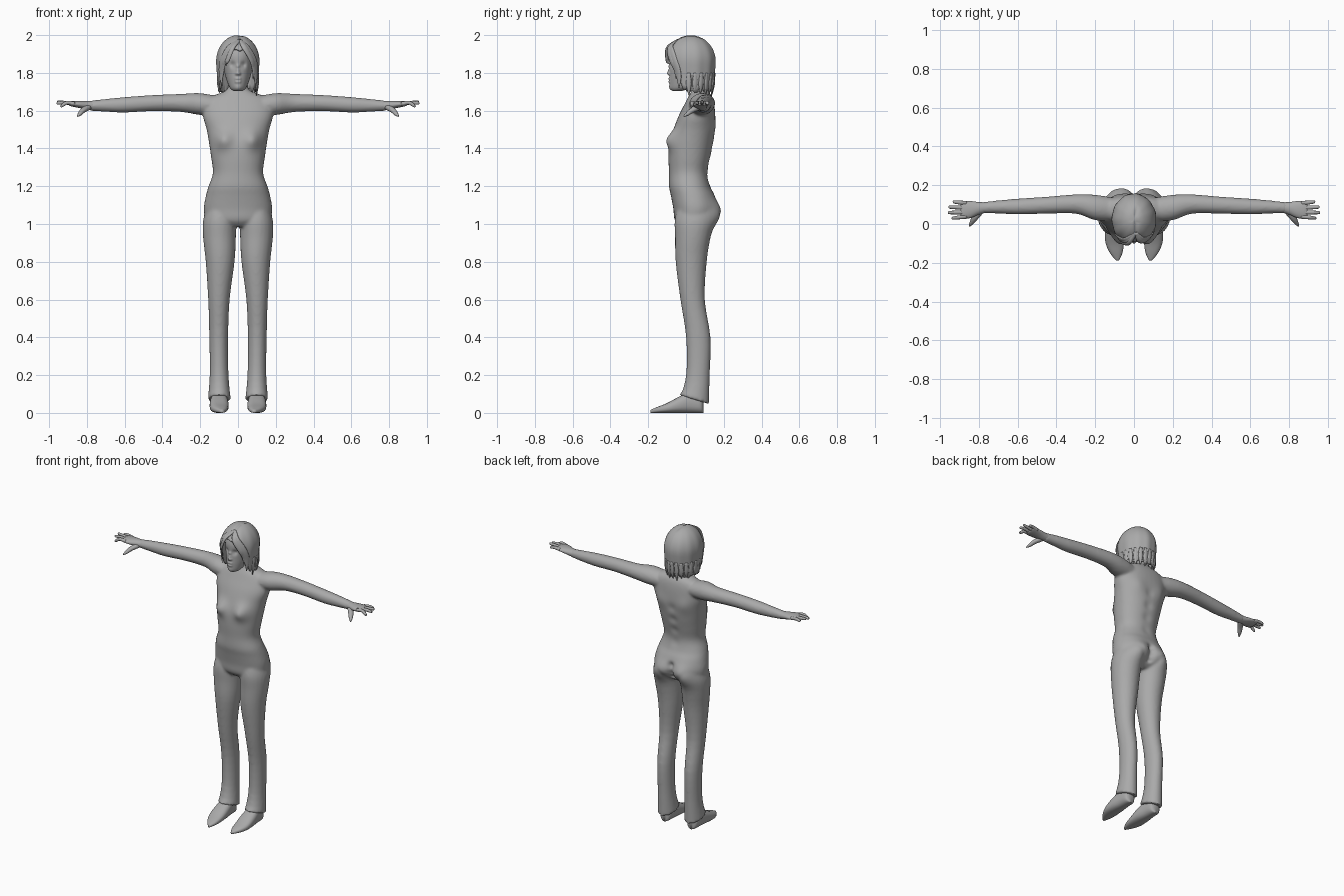
import bpy, bmesh, math, random
from mathutils import Vector

random.seed(4)
if "Cube" in bpy.data.objects:
    bpy.data.objects.remove(bpy.data.objects["Cube"])

X, Y, Z = Vector((1, 0, 0)), Vector((0, 1, 0)), Vector((0, 0, 1))

grey = bpy.data.materials.new("plain grey")
grey.use_nodes = True
COLOUR = (0.4, 0.4, 0.4, 1)
grey.diffuse_color = COLOUR
for node in grey.node_tree.nodes:
    if node.type == 'BSDF_PRINCIPLED':
        node.inputs["Base Color"].default_value = COLOUR


def smooth_rows(rows, k=4):
    """Catmull-Rom interpolation between the given sections."""
    out = []
    for i in range(len(rows) - 1):
        a, b, c, d = (rows[max(i - 1, 0)], rows[i], rows[i + 1],
                      rows[min(i + 2, len(rows) - 1)])
        for j in range(k):
            t = j / k
            out.append([q + t * ((r - p) + t * ((2 * p - 5 * q + 4 * r - s)
                        + t * (3 * (q - r) + s - p))) / 2
                        for p, q, r, s in zip(a, b, c, d)])
    return out + [list(rows[-1])]


def loft(bm, rows, up=None, axis=None, n=24, power=2.0):
    """Skin closed sections (x, y, z, half width, half thickness)."""
    rows = smooth_rows(rows)
    pts = [Vector(r[:3]) for r in rows]
    rings = []
    for i, r in enumerate(rows):
        along = axis or (pts[min(i + 1, len(pts) - 1)] - pts[max(i - 1, 0)]).normalized()
        out = up or (pts[i] - Vector((0, 0.025, 1.84))).normalized()
        side = along.cross(out).normalized()
        out = side.cross(along).normalized()
        ring = []
        for j in range(n):
            a = 2 * math.pi * j / n
            c, s = math.cos(a), math.sin(a)
            u = math.copysign(abs(c) ** (2 / power), c) * max(r[3], 0.001)
            v = math.copysign(abs(s) ** (2 / power), s) * max(r[4], 0.001)
            ring.append(bm.verts.new(pts[i] + side * u + out * v))
        rings.append(ring)
    for a, b in zip(rings, rings[1:]):
        for j in range(n):
            bm.faces.new((a[j], a[(j + 1) % n], b[(j + 1) % n], b[j]))
    bm.faces.new(rings[0])
    bm.faces.new(rings[-1])


def finish(bm, name, voxel=0, smooth=0, thick=0, bumps=()):
    """Make the object, apply its modifiers, then push soft bumps into it."""
    bmesh.ops.recalc_face_normals(bm, faces=bm.faces)
    mesh = bpy.data.meshes.new(name)
    bm.to_mesh(mesh)
    bm.free()
    obj = bpy.data.objects.new(name, mesh)
    bpy.context.collection.objects.link(obj)
    if voxel:
        m = obj.modifiers.new("fuse", 'REMESH')
        m.mode, m.voxel_size = 'VOXEL', voxel
    if smooth:
        m = obj.modifiers.new("soften", 'SMOOTH')
        m.factor, m.iterations = 0.5, smooth
    if thick:
        m = obj.modifiers.new("thickness", 'SOLIDIFY')
        m.thickness = thick
    if obj.modifiers:
        bpy.context.view_layer.update()
        graph = bpy.context.evaluated_depsgraph_get()
        mesh = bpy.data.meshes.new_from_object(obj.evaluated_get(graph))
        obj.modifiers.clear()
        obj.data = mesh
    for centre, radius, push in bumps:
        centre, push = Vector(centre), Vector(push)
        for v in mesh.vertices:
            d = (v.co - centre).length / radius
            if d < 3:
                v.co += push * math.exp(-d * d)
    mesh.materials.clear()
    mesh.materials.append(grey)
    for p in mesh.polygons:
        p.use_smooth = True
        p.material_index = 0
    return obj


def both(x, y, z, radius, push):
    return [((s * x, y, z), radius, push) for s in (1, -1)]


def upright(rows):
    """Sections given as z, left x, right x, front y, back y."""
    return [((a + b) / 2, (f + k) / 2, z, (b - a) / 2, (k - f) / 2)
            for z, a, b, f, k in rows]


# Body: trouser legs, torso with neck, and arms fused into one skin
body = bmesh.new()
for s in (1, -1):
    leg = upright([(1.10, .03, .16, -.04, .14), (1.02, .011, .185, -.06, .15),
                   (.93, .011, .185, -.058, .13), (.8, .018, .171, -.055, .11),
                   (.6, .044, .158, -.03, .10), (.4, .052, .152, 0, .13),
                   (.2, .05, .15, 0, .126), (.07, .038, .16, -.035, .122)])
    loft(body, [(s * r[0],) + r[1:] for r in leg], Y, Z)
for v in body.verts:  # slanted hems
    if v.co.z < .12:
        v.co.z -= .3 * (v.co.y - .045) * (.12 - v.co.z) / .05
torso = [(.985, .09, -.03, .10), (1.02, .165, -.06, .14), (1.08, .181, -.067, .16),
         (1.15, .17, -.08, .15), (1.2, .156, -.09, .128), (1.27, .133, -.09, .115),
         (1.35, .142, -.093, .13), (1.42, .152, -.088, .145), (1.5, .166, -.066, .155),
         (1.57, .185, -.04, .155), (1.63, .18, -.01, .15), (1.67, .15, .01, .14),
         (1.695, .09, .025, .125), (1.715, .056, .028, .11), (1.78, .05, .02, .105)]
loft(body, upright([(z, -w, w, f, b) for z, w, f, b in torso]), Y, Z, n=36, power=2.2)
arm = [(.1, .075, 1.625, .06, .05), (.2, .085, 1.635, .066, .058),
       (.3, .103, 1.641, .05, .048), (.45, .097, 1.64, .044, .043),
       (.6, .09, 1.631, .041, .041), (.7, .088, 1.628, .034, .034),
       (.79, .084, 1.626, .028, .026)]
for s in (1, -1):
    loft(body, [(s * r[0],) + r[1:] for r in arm], Z, X)
finish(body, "body", voxel=.008, smooth=8, bumps=(
    both(.085, -.09, 1.45, .05, (0, -.038, 0))
    + both(.08, .155, 1.06, .065, (0, .034, 0))
    + both(.09, .15, 1.52, .05, (0, .008, 0))
    + [((0, .16, z), .022, (0, -.025, 0)) for z in (1.02, 1.06, 1.1)]
    + [((0, .14, z), .03, (0, -.008, 0)) for z in (1.25, 1.33, 1.41, 1.49)]))

# Hands: palm, four fingers and a thumb
for s, side in ((1, "left"), (-1, "right")):
    hand = bmesh.new()
    palm = [(.765, .085, 1.626, .027, .025), (.80, .081, 1.628, .032, .023),
            (.84, .075, 1.633, .043, .019), (.88, .072, 1.636, .046, .014),
            (.895, .072, 1.636, .04, .009)]
    loft(hand, [(s * r[0],) + r[1:] for r in palm], Z, X)
    for y0, y1, x1, z1 in ((.108, .114, .935, 1.638), (.084, .087, .957, 1.646),
                           (.06, .059, .96, 1.64), (.038, .03, .94, 1.625)):
        mid = (s * (.87 + x1) / 2, (y0 + y1) / 2, 1.642, .010, .010)
        loft(hand, [(s * .865, y0, 1.636, .011, .011), mid,
                    (s * (x1 - .006), y1, z1, .008, .008),
                    (s * x1, y1, z1, .002, .002)], Z, n=10)
    loft(hand, [(s * .79, .07, 1.62, .018, .016), (s * .82, .033, 1.602, .016, .014),
                (s * .838, .006, 1.582, .011, .010),
                (s * .85, -.012, 1.57, .003, .003)], Z, n=12)
    finish(hand, side + "_hand")

    # Shoes with pointed toes
    shoe = bmesh.new()
    loft(shoe, [(s * x, y, h, w, h) for x, y, h, w in
                ((.1, .092, .03, .015), (.1, .078, .045, .036), (.1, .02, .055, .044),
                 (.1, -.04, .042, .05), (.099, -.1, .026, .047),
                 (.092, -.15, .016, .032), (.085, -.188, .008, .008))], Z, Y, power=2.5)
    finish(shoe, side + "_shoe")

# Head with sculpted face
head = bmesh.new()
skull = [(1.705, .025, -.072, -.02), (1.72, .043, -.083, .03), (1.76, .06, -.087, .09),
         (1.80, .071, -.086, .12), (1.85, .079, -.086, .135), (1.90, .082, -.084, .135),
         (1.95, .068, -.06, .11), (1.98, .03, 0, .06)]
loft(head, upright([(z, -w, w, f, b) for z, w, f, b in skull]), Y, Z, n=40)
finish(head, "head", voxel=.004, smooth=4, bumps=(
    both(.031, -.082, 1.842, .016, (0, .013, 0))
    + both(.031, -.076, 1.84, .009, (0, -.006, 0))
    + both(.01, -.088, 1.795, .007, (0, -.005, 0))
    + [((0, -.086, 1.835), .009, (0, -.008, 0)), ((0, -.088, 1.815), .009, (0, -.008, 0)),
       ((0, -.09, 1.798), .011, (0, -.015, 0)),
       ((0, -.086, 1.72), .02, (0, -.006, 0))]
    + [((x, -.087, z), .008, (0, -.005, 0)) for x in (-.011, 0, .011) for z in (1.769, 1.753)]
    + [((x, -.093, 1.761), .004, (0, .004, 0)) for x in (-.016, -.008, 0, .008, .016)]))

# Hair cap: columns running from the crown to a ragged edge, open over the face
hair = bmesh.new()
COLS, STEPS = 96, 16
columns = []
for i in range(COLS):
    a = 2 * math.pi * i / COLS
    turn = min(a, 2 * math.pi - a)
    t = min(max((turn - .45) / .95, 0), 1)
    edge = 1.925 - .215 * t * t * (3 - 2 * t) + (random.uniform(-.018, .01) if t > .5 else 0)
    column = []
    for j in range(1, STEPS + 1):
        z = 2 - (2 - edge) * (j / STEPS) ** 1.7
        r = math.sqrt(1 - ((z - 1.86) / .14) ** 2) if z > 1.86 else 1 - .8 * (1.86 - z) ** 1.1
        r *= 1 + .015 * math.sin(11 * a) * j / STEPS
        x, y = .115 * r * math.sin(a), .025 - .132 * r * math.cos(a)
        z -= .007 * math.exp(-((x - .01) / .01) ** 2) * (y < .08)
        column.append(hair.verts.new((x, y, z)))
    columns.append(column)
crown = hair.verts.new((0, .025, 1.997))
for a, b in zip(columns, columns[1:] + columns[:1]):
    hair.faces.new((crown, a[0], b[0]))
    for j in range(STEPS - 1):
        hair.faces.new((a[j], a[j + 1], b[j + 1], b[j]))
finish(hair, "hair_cap", thick=.01)

# Fringe and side locks sweeping away from the parting
locks = bmesh.new()
for s, x, drop, width in ((-1, .085, 1.73, .024), (-1, .076, 1.79, .015), (-1, .06, 1.84, .012),
                          (1, .09, 1.72, .024), (1, .08, 1.77, .016)):
    back = (x - .06) * 1.6
    loft(locks, [(.01, -.045, 1.975, .008, .004),
                 (s * x * .45, -.098 + back * .3, 1.935, width, .007),
                 (s * x * .9, -.1 + back * .7, 1.87, width, .007),
                 (s * x * 1.04, -.088 + back, (1.87 + drop) / 2, width * .8, .006),
                 (s * x, -.085 + back, drop, .002, .002)], n=12)
# Ragged ends around the nape
for i in range(13):
    a = math.radians(85 + 190 * i / 12)
    dx, dy = math.sin(a), -math.cos(a)
    loft(locks, [(.108 * dx, .025 + .126 * dy, 1.80, .01, .004),
                 (.105 * dx, .025 + .122 * dy, 1.74, .015, .006),
                 (.098 * dx, .025 + .113 * dy, random.uniform(1.675, 1.7), .002, .002)], n=8)
finish(locks, "hair_locks")
